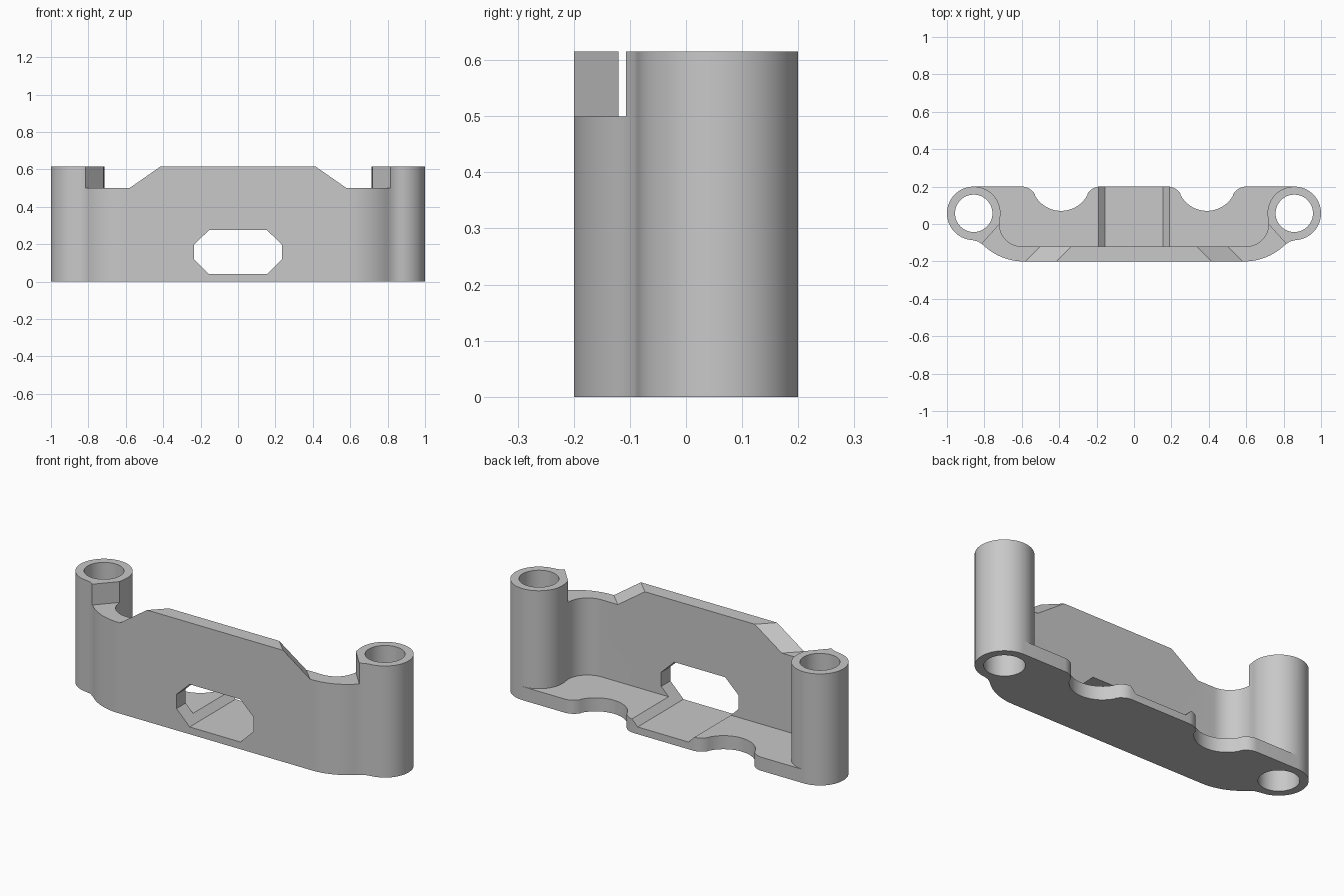
import bpy, bmesh
from math import sin, cos, radians
from mathutils import Vector

cube = bpy.data.objects.get("Cube")
if cube:
    bpy.data.objects.remove(cube, do_unlink=True)

HEIGHT, FLOOR, LEDGE = 0.615, 0.075, 0.5
BOSS_X, BOSS_Y, BOSS_R, BORE_R = 0.857, 0.057, 0.143, 0.1


def arc(cx, cy, r, a0, a1, n=14):
    angles = [radians(a0 + (a1 - a0) * i / n) for i in range(n + 1)]
    return [(cx + r * cos(a), cy + r * sin(a)) for a in angles]


def mirrored(half):
    return half + [(-x, y) for x, y in reversed(half)]


def loft(name, bottom, top):
    """Closed solid between two matching loops of 3D points."""
    bm = bmesh.new()
    a = [bm.verts.new(p) for p in bottom]
    b = [bm.verts.new(p) for p in top]
    n = len(a)
    bm.faces.new(a[::-1])
    bm.faces.new(b)
    for i in range(n):
        j = (i + 1) % n
        bm.faces.new((a[i], a[j], b[j], b[i]))
    bmesh.ops.recalc_face_normals(bm, faces=bm.faces)
    mesh = bpy.data.meshes.new(name)
    bm.to_mesh(mesh)
    bm.free()
    obj = bpy.data.objects.new(name, mesh)
    bpy.context.collection.objects.link(obj)
    return obj


def prism(name, outline, z0, z1):
    return loft(name, [(x, y, z0) for x, y in outline],
                [(x, y, z1) for x, y in outline])


# Bracket body: curved front, round bosses, scalloped back edge
half = arc(0.59, 0.11, 0.31, -90, -46)
half += [(0.835, -0.093), (0.86, -0.087)]
half += arc(BOSS_X, BOSS_Y, BOSS_R, -80, 90, 40)
half += arc(0.6, 0.12, 0.08, 90, 152.4, 8)
half += arc(0.39, 0.23, 0.16, -27.6, -152.4, 18)
half += arc(0.18, 0.12, 0.08, 27.6, 90, 8)
bracket = prism("bracket", mirrored(half), 0, HEIGHT)
cutters = []

# Open space behind the front wall and between the bosses
half = arc(0.6, 0, 0.12, -90, 0)
half += arc(BOSS_X, BOSS_Y, BOSS_R, 190, 90, 22) + [(BOSS_X, 0.3)]
cutters.append(prism("cavity_cutter", mirrored(half), FLOOR, 0.8))

# Eight-sided window, also grooving the floor
window = [(0.155, 0.04), (0.235, 0.12), (0.235, 0.198), (0.155, 0.275)]
window = mirrored(window)
cutters.append(loft("window_cutter", [(x, -0.4, z) for x, z in window],
                    [(x, 0.4, z) for x, z in window]))

for s in (-1, 1):
    # Bolt bore
    cutters.append(prism("bore_cutter",
                         arc(s * BOSS_X, BOSS_Y, BORE_R, 0, 352.5, 47), -0.1, 0.8))
    # Lowered ledge with a sloped inner end
    low = [Vector((s * x, y, LEDGE)) for x, y in
           ((0.7, 0.02), (0.92, -0.224), (0.62, -0.24), (0.36, 0.02))]
    up = Vector((0, 0, 2 * (HEIGHT - LEDGE)))
    slope = up - Vector((s * 0.33, 0, 0))
    cutters.append(loft("ledge_cutter", low,
                        [low[0] + up, low[1] + up, low[2] + slope, low[3] + slope]))

for c in cutters:
    c.hide_render = True
    mod = bracket.modifiers.new(c.name, 'BOOLEAN')
    mod.operation = 'DIFFERENCE'
    mod.solver = 'EXACT'
    mod.object = c

# Bake the cuts and drop the cutters
deps = bpy.context.evaluated_depsgraph_get()
final = bpy.data.meshes.new_from_object(bracket.evaluated_get(deps))
bracket.modifiers.clear()
bracket.data = final
for c in cutters:
    bpy.data.objects.remove(c, do_unlink=True)

# Plain grey finish
grey = bpy.data.materials.new("light_grey")
grey.use_nodes = True
colour = (0.58, 0.58, 0.58, 1)
grey.diffuse_color = colour
grey.node_tree.nodes["Principled BSDF"].inputs["Base Color"].default_value = colour
final.materials.clear()
final.materials.append(grey)

bpy.ops.object.select_all(action='DESELECT')
bracket.select_set(True)
bpy.context.view_layer.objects.active = bracket
bpy.ops.object.shade_smooth_by_angle(angle=radians(30))
